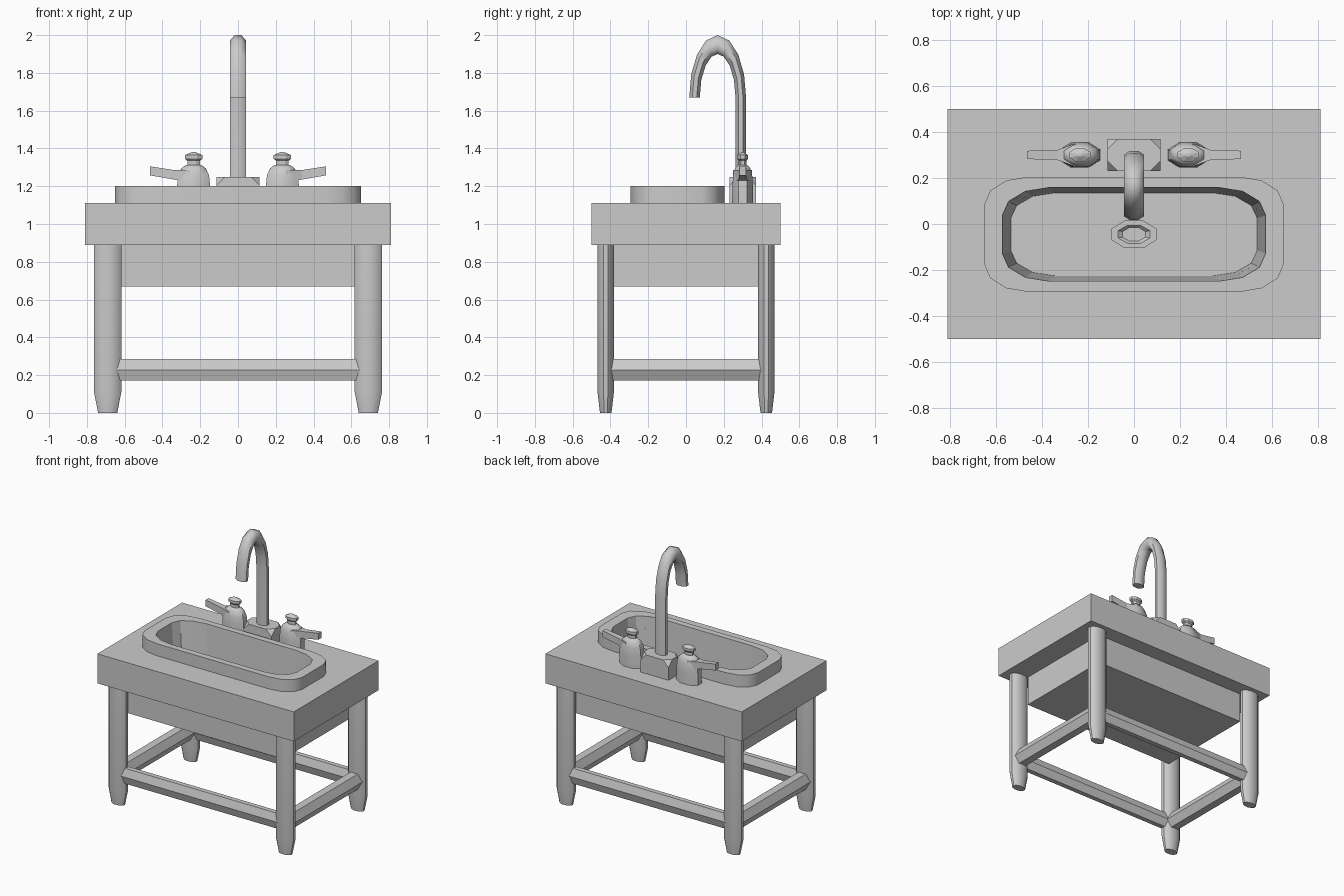
import bpy, bmesh
from math import sin, cos, tau, radians, pi, atan2
from mathutils import Vector

cube = bpy.data.objects.get("Cube")
if cube:
    bpy.data.objects.remove(cube)

grey = bpy.data.materials.new("plain_grey")
grey.use_nodes = True
grey.diffuse_color = (0.6, 0.6, 0.6, 1)
grey.node_tree.nodes["Principled BSDF"].inputs["Base Color"].default_value = (0.6, 0.6, 0.6, 1)


def finish(name, bm, smooth=0):
    bmesh.ops.recalc_face_normals(bm, faces=bm.faces)
    mesh = bpy.data.meshes.new(name)
    bm.to_mesh(mesh)
    bm.free()
    mesh.materials.append(grey)
    ob = bpy.data.objects.new(name, mesh)
    bpy.context.collection.objects.link(ob)
    if smooth:
        bpy.ops.object.select_all(action='DESELECT')
        ob.select_set(True)
        bpy.context.view_layer.objects.active = ob
        bpy.ops.object.shade_smooth_by_angle(angle=radians(smooth))
    return ob


def loft(name, rings, smooth=0):
    """Skin a list of equal-length point rings and cap both ends."""
    bm = bmesh.new()
    loops = [[bm.verts.new(p) for p in ring] for ring in rings]
    n = len(loops[0])
    for a, b in zip(loops, loops[1:]):
        for i in range(n):
            j = (i + 1) % n
            bm.faces.new((a[i], a[j], b[j], b[i]))
    bm.faces.new(loops[0])
    bm.faces.new(loops[-1])
    return finish(name, bm, smooth)


def box(name, size, centre, corner=0):
    bm = bmesh.new()
    bmesh.ops.create_cube(bm, size=1)
    for v in bm.verts:
        v.co = Vector(v.co[i] * size[i] + centre[i] for i in range(3))
    if corner:
        top = [v for v in bm.verts if v.co.z > centre[2]]
        bmesh.ops.bevel(bm, geom=top, offset=corner, segments=1, affect='VERTICES')
    return finish(name, bm)


def oval(x, y, z, rx, ry, n=8, turn=0.5):
    return [(x + rx * cos(tau * (i + turn) / n), y + ry * sin(tau * (i + turn) / n), z)
            for i in range(n)]


def rounded(hx, hy, z, rx, ry, y=-0.045):
    """Rounded rectangle with three segments per corner."""
    pts = []
    for k, (sx, sy) in enumerate([(1, 1), (-1, 1), (-1, -1), (1, -1)]):
        for s in range(4):
            a = (k + s / 3) * pi / 2
            pts.append((sx * (hx - rx) + rx * cos(a), y + sy * (hy - ry) + ry * sin(a), z))
    return pts


# Counter, apron box and raised basin rim
FLOOR = 0.72
counter = box("counter_top", (1.62, 1.0, 0.22), (0, 0, 1.0))
apron = box("basin_housing", (1.28, 0.77, 0.23), (0, 0, 0.785))
rim = loft("basin_rim", [rounded(0.65, 0.25, z, 0.19, 0.12) for z in (1.1, 1.2)], 35)

# Basin cavity cut through all three
cutter = loft("basin_cutter", [rounded(0.535, 0.18, FLOOR, 0.19, 0.11),
                               rounded(0.572, 0.203, 1.201, 0.2, 0.12)])
for ob in (counter, apron, rim):
    mod = ob.modifiers.new("cavity", 'BOOLEAN')
    mod.operation = 'DIFFERENCE'
    mod.solver = 'EXACT'
    mod.object = cutter
    bpy.context.view_layer.objects.active = ob
    bpy.ops.object.modifier_apply(modifier=mod.name)
bpy.data.objects.remove(cutter)

# Drain ring
loft("drain", [oval(0, -0.045, FLOOR + h, rx, ry) for h, rx, ry in
               [(-0.01, 0.105, 0.065), (0.02, 0.105, 0.065),
                (0.02, 0.075, 0.042), (0.005, 0.053, 0.032)]])

# Tapered oval legs
for sx, side in ((1, "left"), (-1, "right")):
    for sy, end in ((-1, "front"), (1, "back")):
        loft(f"{end}_{side}_leg",
             [oval(sx * 0.69, sy * 0.425, z, 0.075 * f, 0.045 * f, 12)
              for z, f in ((0, 0.7), (0.11, 1), (0.9, 1))], 40)

# Six-sided stretchers between the legs
for s, end, side in ((-1, "front", "right"), (1, "back", "left")):
    hexa = oval(0, 0, 0, 1, 1, 6, 0)
    loft(f"{end}_stretcher", [[(x, s * 0.425 + 0.036 * a, 0.228 + 0.066 * b) for a, b, _ in hexa]
                              for x in (-0.69, 0.69)])
    loft(f"{side}_stretcher", [[(s * 0.69 + 0.058 * a, y, 0.228 + 0.066 * b) for a, b, _ in hexa]
                               for y in (-0.425, 0.425)])

# Tap base with clipped top corners
box("tap_base", (0.23, 0.14, 0.15), (0, 0.3, 1.175), 0.045)

# Gooseneck spout, swept along a straight riser and an arch
path = [(0.29, 1.2, 0)]
for i in range(9):
    a = pi * i / 8
    path.append((0.1675 + 0.1225 * cos(a), 1.67 + 0.28 * sin(a), atan2(0.2 * sin(a), 0.28 * cos(a))))
rings = []
for y, z, a in path:
    rings.append([(px, y + 0.028 * py * cos(a), z + 0.05 * py * sin(a))
                  for px, py, _ in oval(0, 0, 0, 0.047, 1.08)])
loft("spout", rings, 50)

# Two tap handles: body, knob and lever
for s, side in ((1, "left"), (-1, "right")):
    x, y = s * 0.235, 0.3
    loft(f"{side}_handle_body", [oval(x, y, z, r, r * 0.62) for z, r in
         [(1.1, 0.097), (1.2, 0.095), (1.26, 0.088), (1.295, 0.07), (1.312, 0.045)]], 50)
    loft(f"{side}_handle_knob", [oval(x, y, z, r, r * 0.62) for z, r in
         [(1.3, 0.036), (1.335, 0.036), (1.345, 0.05), (1.365, 0.05), (1.38, 0.012)]])
    loft(f"{side}_handle_lever", [
        [(x + s * d, y + a * w, z) for a, z in ((-1, lo), (1, lo), (1, hi), (-1, hi))]
        for d, w, lo, hi in [(0.02, 0.05, 1.215, 1.285), (0.1, 0.021, 1.235, 1.285),
                             (0.23, 0.018, 1.257, 1.305)]])
